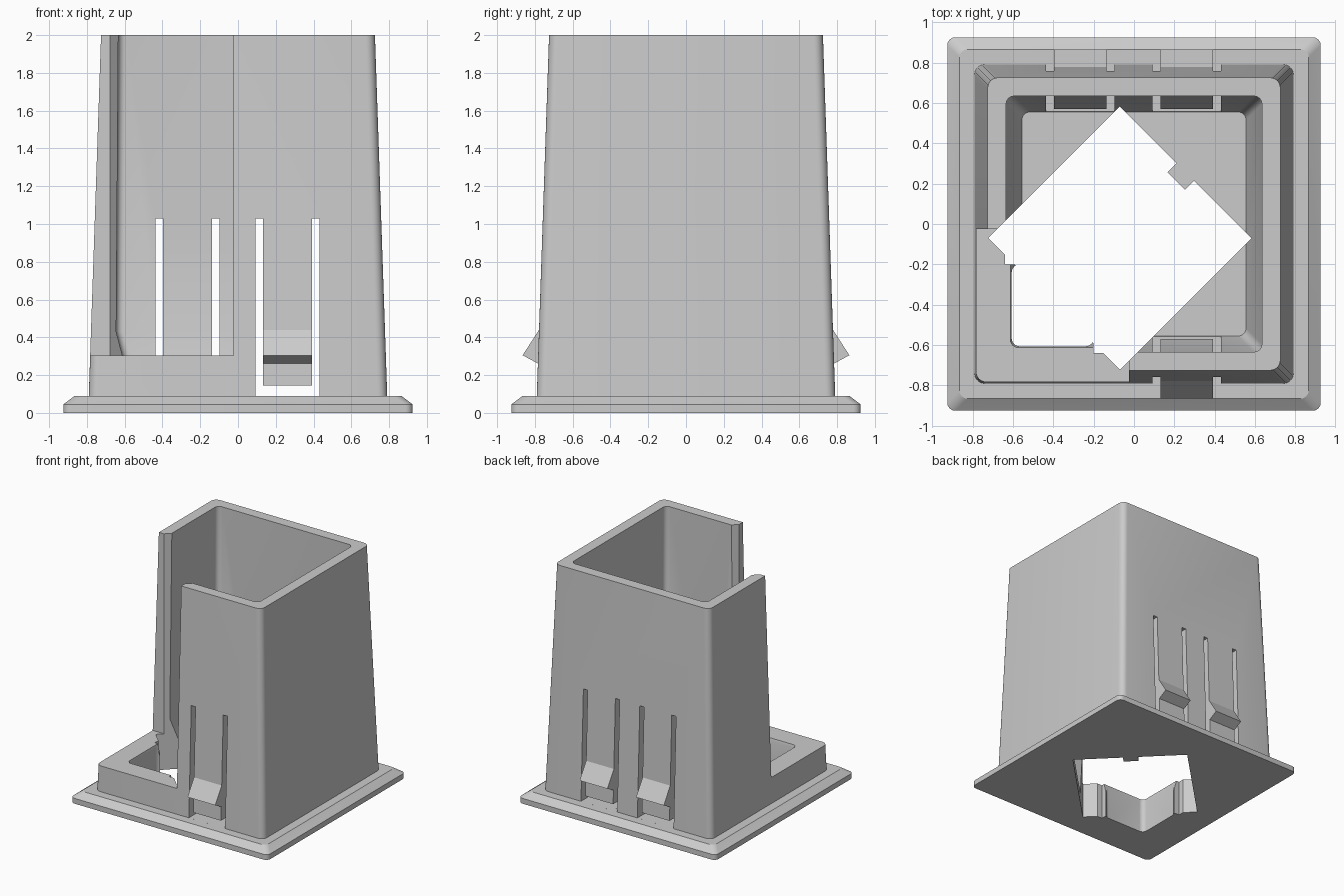
import bpy, bmesh, math
from mathutils import Vector

if "Cube" in bpy.data.objects:
    bpy.data.objects.remove(bpy.data.objects["Cube"], do_unlink=True)

grey = bpy.data.materials.new("plain grey")
grey.use_nodes = True
COLOUR = (0.6, 0.6, 0.6, 1)
grey.diffuse_color = COLOUR
grey.node_tree.nodes["Principled BSDF"].inputs["Base Color"].default_value = COLOUR


def make(name, rings):
    """Closed solid lofted through rings of equal length."""
    bm = bmesh.new()
    loops = [[bm.verts.new(p) for p in ring] for ring in rings]
    n = len(loops[0])
    for a, b in zip(loops, loops[1:]):
        for i in range(n):
            j = (i + 1) % n
            bm.faces.new((a[i], a[j], b[j], b[i]))
    bm.faces.new(loops[0][::-1])
    bm.faces.new(loops[-1])
    bmesh.ops.recalc_face_normals(bm, faces=bm.faces)
    mesh = bpy.data.meshes.new(name)
    bm.to_mesh(mesh)
    bm.free()
    mesh.materials.append(grey)
    ob = bpy.data.objects.new(name, mesh)
    bpy.context.collection.objects.link(ob)
    return ob


def rounded(half, z, r, centre=(0, 0), steps=6):
    """Square outline with rounded corners."""
    ring = []
    for k in range(4):
        mid = math.radians(45 + 90 * k)
        cx = math.copysign(half - r, math.cos(mid)) + centre[0]
        cy = math.copysign(half - r, math.sin(mid)) + centre[1]
        for s in range(steps + 1):
            t = math.radians(90 * k + 90 * s / steps)
            ring.append((cx + r * math.cos(t), cy + r * math.sin(t), z))
    return ring


def prism(name, outline, z0, z1):
    return make(name, [[(x, y, z) for x, y in outline] for z in (z0, z1)])


def box(name, x0, x1, y0, y1, z0, z1):
    return prism(name, [(x0, y0), (x1, y0), (x1, y1), (x0, y1)], z0, z1)


def cut(target, cutter):
    """Subtract the cutter and discard it."""
    mod = target.modifiers.new("cut", "BOOLEAN")
    mod.operation, mod.solver, mod.object = "DIFFERENCE", "EXACT", cutter
    cutter.hide_render = True
    bpy.context.view_layer.update()
    graph = bpy.context.evaluated_depsgraph_get()
    mesh = bpy.data.meshes.new_from_object(target.evaluated_get(graph))
    target.modifiers.clear()
    target.data = mesh
    bpy.data.objects.remove(cutter, do_unlink=True)


# Flanged base and tapered outer walls
body = make("tapered_housing", [
    rounded(0.925, 0, 0.04), rounded(0.925, 0.045, 0.04),
    rounded(0.865, 0.09, 0.04), rounded(0.79, 0.09, 0.05),
    rounded(0.725, 2, 0.05)])

# Cavity with a sloped foot
cut(body, make("cavity_cutter", [
    rounded(0.555, 0.085, 0.04), rounded(0.645, 0.43, 0.04),
    rounded(0.633, 2.1, 0.04)]))

# Open front corner above a low ledge
cut(body, box("corner_cutter", -1.2, -0.025, -1.2, -0.025, 0.305, 2.2))

# Diagonal square shaft through the full height
c, d = -0.07, 0.652
cut(body, prism("shaft_cutter",
                [(c + d, c), (c, c + d), (c - d, c), (c, c - d)], -0.2, 2.3))

# Rounded pocket in the open corner, with its two side notches
cut(body, make("pocket_cutter", [
    rounded(0.203, z, 0.04, (-0.403, -0.403)) for z in (-0.2, 0.5)]))
cut(body, box("notch_cutter", -0.64, -0.4, -0.2, -0.14, -0.2, 0.5))
cut(body, box("notch_cutter", -0.2, -0.14, -0.64, -0.4, -0.2, 0.5))

# Spring clips: two on the back, one on the front
for side, x, label in ((1, -0.267, "back_right"), (1, 0.262, "back_left"),
                       (-1, 0.262, "front_left")):
    y0, y1 = sorted((side * 0.5, side * 0.83))
    for s in (-1, 1):
        m = x + s * 0.15
        cut(body, box("slot_cutter", m - 0.02, m + 0.02, y0, y1, 0.09, 1.03))
    cut(body, box("gap_cutter", x - 0.169, x + 0.169, y0, y1, 0.0901, 0.145))
    catch = [(0.76, 0.44), (0.778, 0.44), (0.865, 0.305), (0.785, 0.262), (0.76, 0.262)]
    make(label + "_catch", [[(x + e, side * y, z) for y, z in catch]
                            for e in (-0.13, 0.13)])

# Small key tab on the edge of the shaft
u, v = Vector((0.043, -0.043)), Vector((0.043, 0.043))
mid = Vector((0.209, 0.213))
prism("key_tab", [mid - u, mid + u, mid + u + v * 1.3, mid - u + v * 1.3], 0, 0.084)

# Smooth the rounded corners, keep the edges sharp
bpy.ops.object.select_all(action="DESELECT")
body.select_set(True)
bpy.context.view_layer.objects.active = body
bpy.ops.object.shade_smooth_by_angle(angle=math.radians(25))
